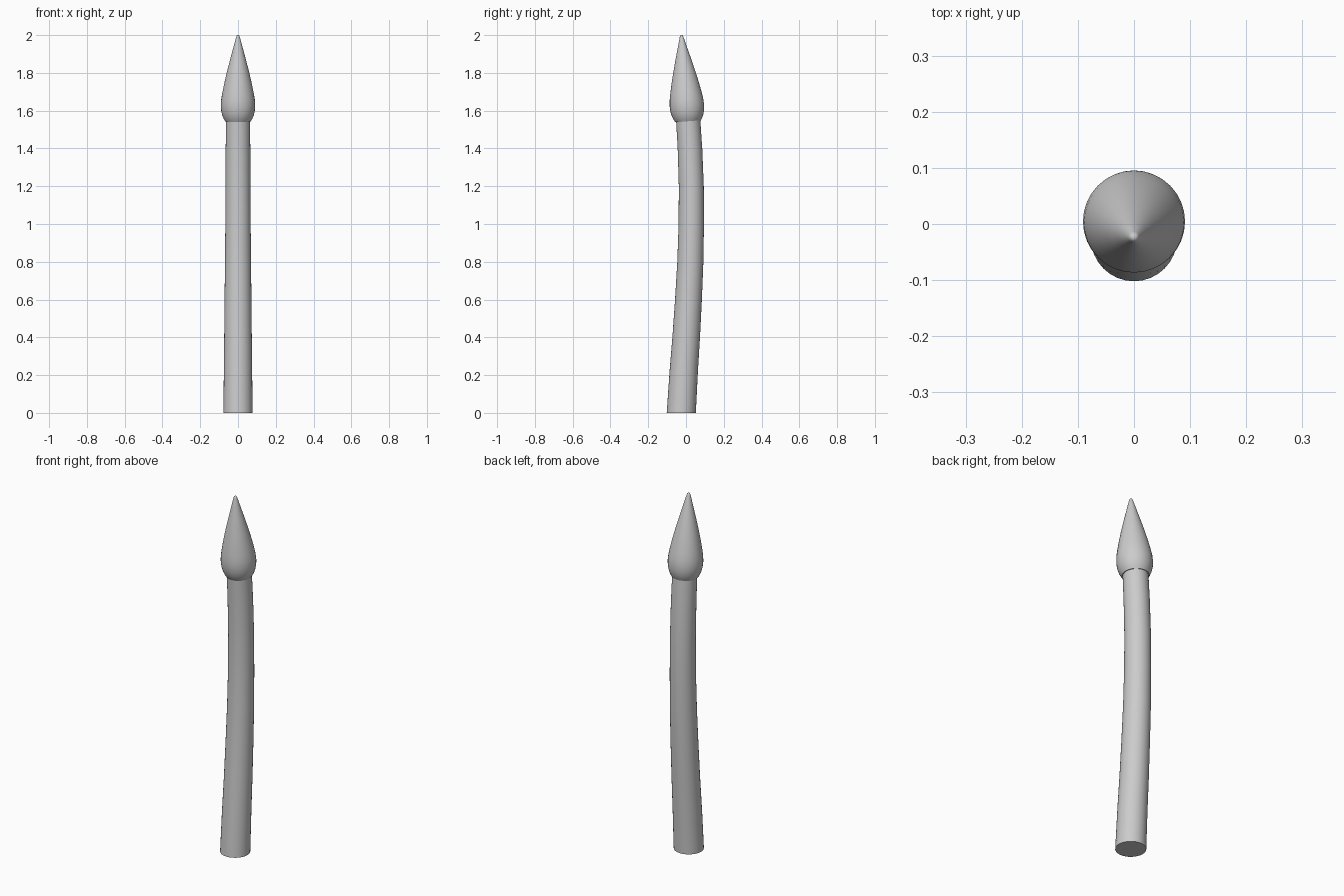
import bpy, bmesh, math
from mathutils import Vector

if "Cube" in bpy.data.objects:
    bpy.data.objects.remove(bpy.data.objects["Cube"])


def swept_tube(name, rings, sides=32):
    """Capped tube through rings of (y, z, radius, tilt of ring: dy per dz)."""
    bm = bmesh.new()
    loops = []
    for y, z, r, slope in rings:
        axis = Vector((0, slope, 1)).normalized()
        side = Vector((0, axis.z, -axis.y))
        loop = []
        for i in range(sides):
            a = 2 * math.pi * i / sides
            p = Vector((r * math.cos(a), y, z)) + side * r * math.sin(a)
            loop.append(bm.verts.new(p))
        loops.append(loop)
    for lo, hi in zip(loops, loops[1:]):
        for i in range(sides):
            j = (i + 1) % sides
            bm.faces.new((lo[i], lo[j], hi[j], hi[i]))
    bm.faces.new(loops[0][::-1])
    bm.faces.new(loops[-1])
    mesh = bpy.data.meshes.new(name)
    bm.to_mesh(mesh)
    bm.free()
    obj = bpy.data.objects.new(name, mesh)
    bpy.context.collection.objects.link(obj)
    bpy.ops.object.select_all(action='DESELECT')
    obj.select_set(True)
    bpy.context.view_layer.objects.active = obj
    bpy.ops.object.shade_smooth_by_angle(angle=math.radians(40))
    return obj


# Bowed shaft, slightly tapering upward: (y, z, radius)
shaft = [(-0.025, 0, 0.077), (-0.012, 0.22, 0.075), (0.001, 0.4, 0.073),
         (0.013, 0.6, 0.071), (0.023, 0.8, 0.069), (0.028, 1.0, 0.067),
         (0.028, 1.2, 0.066), (0.021, 1.4, 0.065), (0.011, 1.56, 0.064)]
swept_tube("shaft", [(y, z, r, 0) for y, z, r in shaft])

# Pointed head, leaning toward the front: (height along axis, radius)
LEAN = -0.077
head = [(0, 0.068), (0.012, 0.075), (0.03, 0.083), (0.055, 0.089),
        (0.085, 0.091), (0.115, 0.089), (0.15, 0.083), (0.2, 0.073),
        (0.26, 0.059), (0.33, 0.041), (0.4, 0.022), (0.445, 0.010),
        (0.453, 0.007), (0.456, 0.003)]
swept_tube("head", [(0.011 + LEAN * h, 1.544 + h, r, LEAN) for h, r in head])
